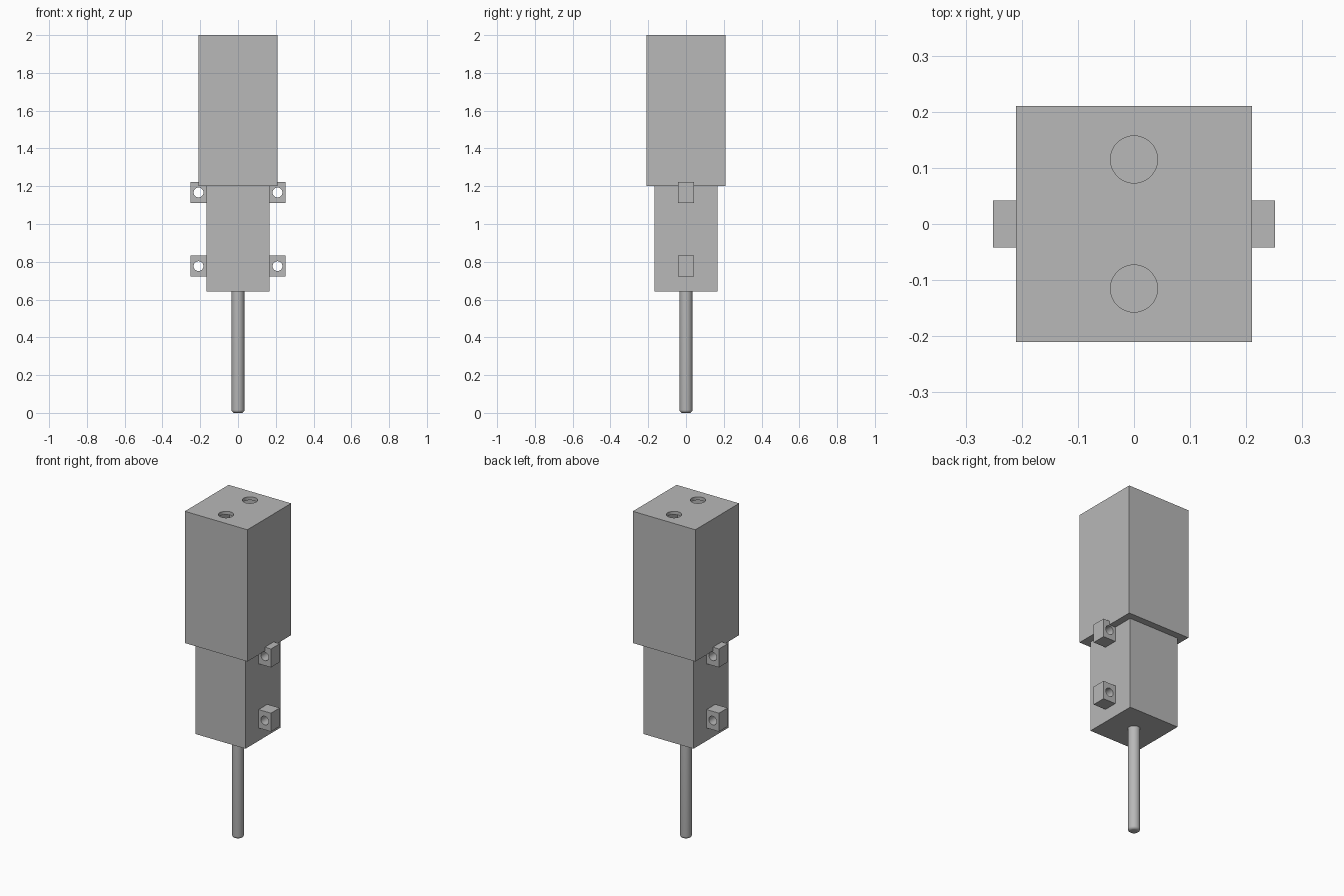
import bpy
import bmesh
import math
from mathutils import Matrix, Vector

cube = bpy.data.objects.get("Cube")
if cube:
    bpy.data.objects.remove(cube, do_unlink=True)

grey = bpy.data.materials.new("plain grey")
grey.use_nodes = True
color = (0.48, 0.48, 0.48, 1)
grey.diffuse_color = color
grey.node_tree.nodes["Principled BSDF"].inputs["Base Color"].default_value = color


def finish(name, bm):
    bmesh.ops.recalc_face_normals(bm, faces=bm.faces)
    mesh = bpy.data.meshes.new(name)
    bm.to_mesh(mesh)
    bm.free()
    mesh.materials.append(grey)
    obj = bpy.data.objects.new(name, mesh)
    bpy.context.collection.objects.link(obj)
    return obj


def box(name, x, y, z):
    """Box from (low, high) ranges on each axis."""
    bm = bmesh.new()
    size = [r[1] - r[0] for r in (x, y, z)]
    centre = Vector([(r[0] + r[1]) / 2 for r in (x, y, z)])
    bmesh.ops.create_cube(bm, size=1, matrix=Matrix.Translation(centre) @ Matrix.Diagonal((*size, 1)))
    return finish(name, bm)


def cylinder(name, centre, radius, depth, along_y=False):
    bm = bmesh.new()
    turn = Matrix.Rotation(math.pi / 2 if along_y else 0, 4, "X")
    bmesh.ops.create_cone(bm, cap_ends=True, segments=48, radius1=radius, radius2=radius,
                          depth=depth, matrix=Matrix.Translation(centre) @ turn)
    return finish(name, bm)


def select(obj):
    bpy.ops.object.select_all(action="DESELECT")
    obj.select_set(True)
    bpy.context.view_layer.objects.active = obj


def cut(obj, cutter):
    mod = obj.modifiers.new("cut", "BOOLEAN")
    mod.operation = "DIFFERENCE"
    mod.solver = "EXACT"
    mod.object = cutter
    select(obj)
    bpy.ops.object.modifier_apply(modifier=mod.name)
    bpy.data.objects.remove(cutter, do_unlink=True)


def smooth(obj):
    select(obj)
    bpy.ops.object.shade_smooth_by_angle(angle=math.radians(35))


# Upper housing: hollow block with two round ports in its lid
w = 0.21
housing = box("upper_housing", (-w, w), (-w, w), (1.2, 2))
cut(housing, box("cavity_cutter", (-0.19, 0.19), (-0.19, 0.19), (1.22, 1.98)))
for y in (-0.115, 0.115):
    cut(housing, cylinder("port_cutter", (0, y, 2), 0.042, 0.1))
smooth(housing)

# Lower body
w = 0.168
box("lower_body", (-w, w), (-w, w), (0.643, 1.2))

# Mounting lugs with a bolt hole from front to back
for side, s in (("left", 1), ("right", -1)):
    for level, z in (("lower", 0.777), ("upper", 1.167)):
        x = sorted((s * 0.16, s * 0.251))
        lug = box(f"{level}_{side}_lug", x, (-0.042, 0.042), (z - 0.056, z + 0.056))
        cut(lug, cylinder("bolt_cutter", (s * 0.209, 0, z), 0.026, 0.2, True))
        smooth(lug)

# Plunger rod with a rounded tip, turned from a profile
r, fillet = 0.034, 0.016
profile = [(0, 0)]
for i in range(7):
    a = i / 6 * math.pi / 2
    profile.append((r - fillet + fillet * math.sin(a), fillet - fillet * math.cos(a)))
profile += [(r, 0.66), (0, 0.66)]
bm = bmesh.new()
verts = [bm.verts.new((x, 0, z)) for x, z in profile]
edges = [bm.edges.new(pair) for pair in zip(verts, verts[1:])]
bmesh.ops.spin(bm, geom=verts + edges, cent=(0, 0, 0), axis=(0, 0, 1),
               angle=math.tau, steps=40)
bmesh.ops.remove_doubles(bm, verts=bm.verts, dist=0.0001)
smooth(finish("plunger_rod", bm))
